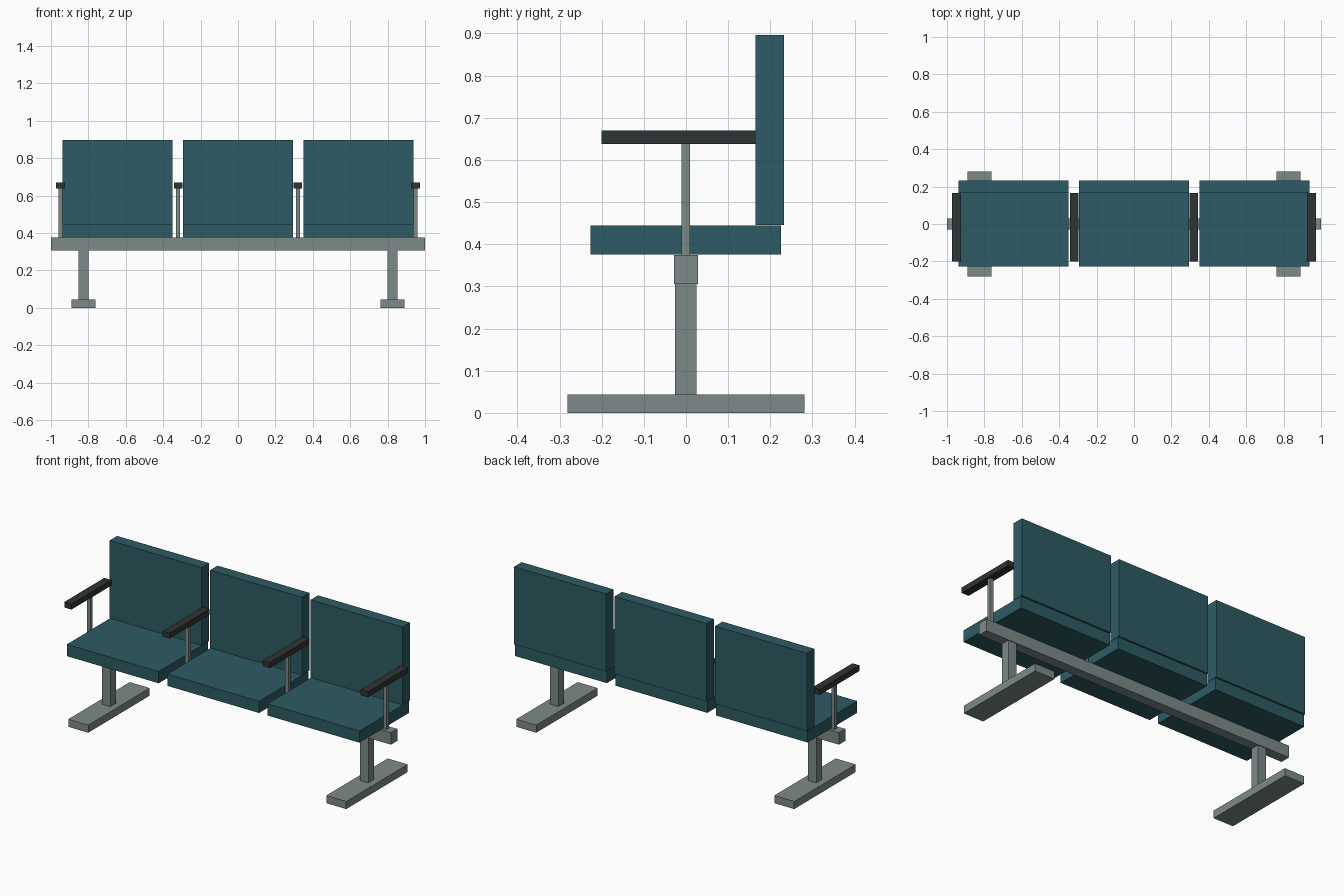
import bpy

if "Cube" in bpy.data.objects:
    bpy.data.objects.remove(bpy.data.objects["Cube"])


def material(name, color):
    m = bpy.data.materials.new(name)
    m.diffuse_color = (*color, 1.0)
    m.use_nodes = True
    m.node_tree.nodes["Principled BSDF"].inputs["Base Color"].default_value = m.diffuse_color
    return m


TEAL = material("teal upholstery", (0.027, 0.105, 0.127))
GREY = material("grey metal", (0.200, 0.255, 0.247))
BLACK = material("black armrest", (0.027, 0.034, 0.033))


def box(name, mat, x, y, z):
    """Box from (min, max) ranges on each axis."""
    bpy.ops.mesh.primitive_cube_add(size=1, location=[(a + b) / 2 for a, b in (x, y, z)])
    ob = bpy.context.object
    ob.name = name
    ob.scale = [b - a for a, b in (x, y, z)]
    bpy.ops.object.transform_apply(location=False, rotation=False, scale=True)
    ob.data.materials.append(mat)
    return ob


def around(c, width):
    return (c - width / 2, c + width / 2)


# Long beam carrying the seats
box("beam", GREY, (-1, 1), (-0.029, 0.029), (0.306, 0.375))

# Legs and feet
for cx in (-0.826, 0.826):
    box("leg", GREY, around(cx, 0.053), (-0.026, 0.025), (0.044, 0.306))
    box("foot", GREY, around(cx, 0.128), (-0.281, 0.281), (0, 0.044))

# Three seats with backrests
for cx in (-0.643, 0, 0.643):
    box("seat", TEAL, around(cx, 0.588), (-0.227, 0.225), (0.376, 0.444))
    box("backrest", TEAL, around(cx, 0.588), (0.165, 0.233), (0.446, 0.896))

# Armrests on thin posts
for cx in (-0.949, -0.32, 0.32, 0.949):
    box("armrest_post", GREY, around(cx, 0.021), (-0.011, 0.010), (0.375, 0.638))
    box("armrest", BLACK, around(cx, 0.046), (-0.2, 0.165), (0.638, 0.67))
